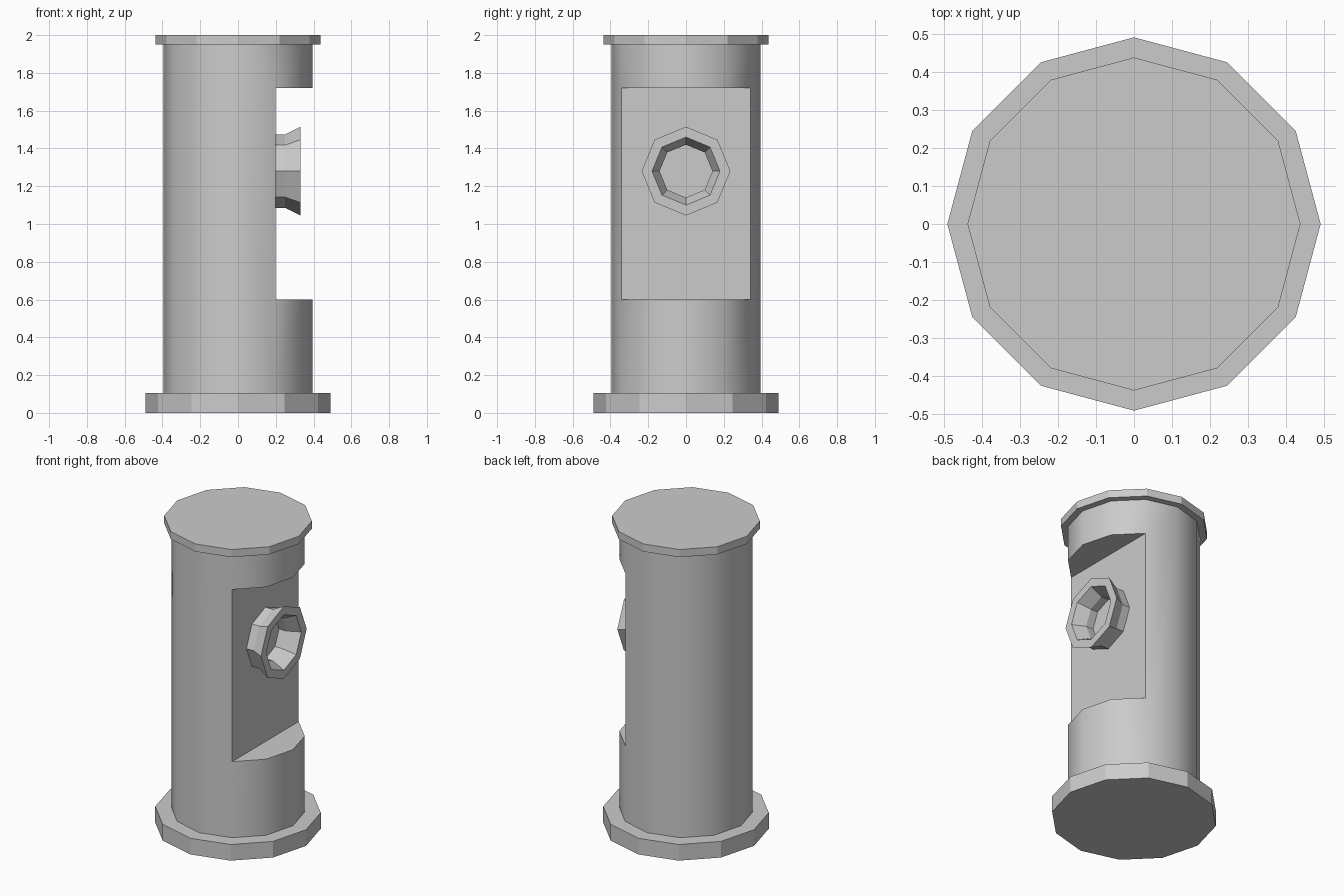
import bpy, bmesh
from math import cos, sin, pi, radians

if "Cube" in bpy.data.objects:
    bpy.data.objects.remove(bpy.data.objects["Cube"])


def build(name, rings, caps=True, closed=False):
    """Skin a list of equal-length point rings into a mesh object."""
    bm = bmesh.new()
    loops = [[bm.verts.new(p) for p in ring] for ring in rings]
    pairs = list(zip(loops, loops[1:]))
    if closed:
        pairs.append((loops[-1], loops[0]))
    n = len(loops[0])
    for a, b in pairs:
        for i in range(n):
            j = (i + 1) % n
            bm.faces.new((a[i], a[j], b[j], b[i]))
    if caps:
        bm.faces.new(loops[0][::-1])
        bm.faces.new(loops[-1])
    bmesh.ops.remove_doubles(bm, verts=bm.verts, dist=1e-5)
    bmesh.ops.dissolve_limit(bm, angle_limit=radians(1), verts=bm.verts, edges=bm.edges)
    bmesh.ops.recalc_face_normals(bm, faces=bm.faces)
    mesh = bpy.data.meshes.new(name)
    bm.to_mesh(mesh)
    bm.free()
    obj = bpy.data.objects.new(name, mesh)
    bpy.context.collection.objects.link(obj)
    return obj


def ring_z(r, z, max_x=9.0):
    """12-sided horizontal ring, optionally flattened at max_x."""
    return [(min(r * cos(i * pi / 6), max_x), r * sin(i * pi / 6), z) for i in range(12)]


def ring_x(x, r):
    """8-sided ring facing +x, centred on the knob axis."""
    return [(x, r * cos(i * pi / 4), 1.28 + r * sin(i * pi / 4)) for i in range(8)]


# Foot and lid discs
build("base_plate", [ring_z(0.49, 0), ring_z(0.49, 0.105)])
build("top_cap", [ring_z(0.437, 1.95), ring_z(0.437, 2.0)])

# Column with a flat recess cut into the +x side
R, FLAT = 0.395, 0.1975
body = build("column", [
    ring_z(R, 0.105), ring_z(R, 0.6),
    ring_z(R, 0.6, FLAT), ring_z(R, 1.72, FLAT),
    ring_z(R, 1.72), ring_z(R, 1.95)])
bpy.context.view_layer.objects.active = body
body.select_set(True)
bpy.ops.object.shade_smooth_by_angle(angle=radians(31))

# Flared octagonal spout in the recess
profile = [(FLAT, 0.195), (0.25, 0.195), (0.33, 0.235),
           (0.33, 0.18), (0.25, 0.14), (FLAT, 0.14)]
build("spout", [ring_x(x, r) for x, r in profile], caps=False, closed=True)
